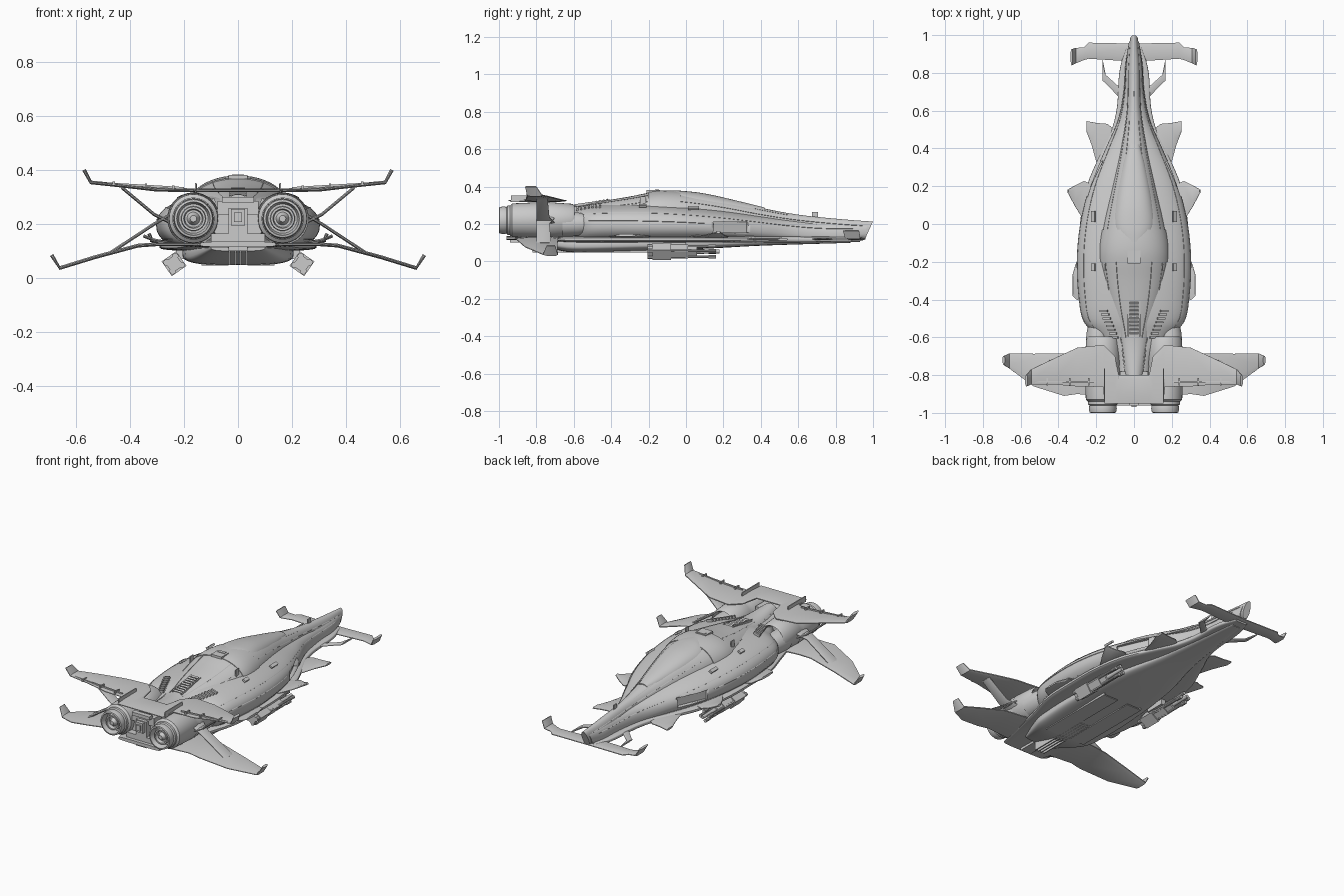
import bpy, bmesh, math
from mathutils import Vector, Matrix

def finish(name, bm, mirror=False, angle=30):
    bmesh.ops.recalc_face_normals(bm, faces=bm.faces[:])
    me = bpy.data.meshes.new(name)
    bm.to_mesh(me)
    bm.free()
    ob = bpy.data.objects.new(name, me)
    bpy.context.collection.objects.link(ob)
    bpy.ops.object.select_all(action='DESELECT')
    ob.select_set(True)
    bpy.context.view_layer.objects.active = ob
    bpy.ops.object.shade_smooth_by_angle(angle=math.radians(angle))
    if mirror:
        ob.modifiers.new("mirror", 'MIRROR')
    return ob

def skin(bm, rings, cap=True):
    vs = [[bm.verts.new(p) for p in r] for r in rings]
    n = len(vs[0])
    for a, b in zip(vs, vs[1:]):
        for i in range(n):
            bm.faces.new((a[i], a[(i + 1) % n], b[(i + 1) % n], b[i]))
    if cap:
        bm.faces.new(vs[0])
        bm.faces.new(vs[-1])

# rows: (y, half width, bottom z, widest z, top z), nose to tail, smoothly interpolated
def sample(rows, y):
    i = max(k for k in range(len(rows) - 1) if k == 0 or rows[k][0] >= y)
    slope = lambda k, c: ((rows[min(k + 1, len(rows) - 1)][c] - rows[max(k - 1, 0)][c]) /
                          (rows[min(k + 1, len(rows) - 1)][0] - rows[max(k - 1, 0)][0]))
    a, b = rows[i], rows[i + 1]
    d = b[0] - a[0]
    t = (y - a[0]) / d
    return [(2*t**3 - 3*t*t + 1) * a[c] + (t**3 - 2*t*t + t) * d * slope(i, c)
            + (3*t*t - 2*t**3) * b[c] + (t**3 - t*t) * d * slope(i + 1, c) for c in range(1, 5)]

def surf(rows, y, ang, p, off=0):
    w, zb, zm, zt = sample(rows, y)
    c, s = math.cos(ang), math.sin(ang)
    x = (w + off) * math.copysign(abs(c) ** (2 / p), c)
    z = zm + ((zt - zm if s > 0 else zm - zb) + off) * math.copysign(abs(s) ** (2 / p), s)
    rake = max(0, (y - .85) / .15) * (.215 - z) * .45
    return Vector((x, y - rake, z))

def loft(name, rows, p=2.2, y0=None, y1=None, off=0, rings=56, n=48):
    y0 = rows[0][0] if y0 is None else y0
    y1 = rows[-1][0] if y1 is None else y1
    bm = bmesh.new()
    skin(bm, [[surf(rows, y0 + (y1 - y0) * j / rings, math.tau * i / n, p, off) for i in range(n)]
              for j in range(rings + 1)])
    return finish(name, bm, angle=35)

# stations: (x, z, leading y, trailing y); sections follow the bend of the wing
def wing(name, st, th=.012):
    bm = bmesh.new()
    rings = []
    for i, (x, z, le, te) in enumerate(st):
        a, b = st[max(i - 1, 0)], st[min(i + 1, len(st) - 1)]
        nrm = Vector((a[1] - b[1], 0, b[0] - a[0])).normalized() * th / 2
        c = Vector((x, 0, z))
        at = lambda f, k: c + Vector((0, le + (te - le) * f, 0)) + nrm * k
        rings.append([at(0, .4), at(.15, 1), at(.75, 1), at(1, .3),
                      at(1, -.3), at(.75, -1), at(.15, -1), at(0, -.4)])
    skin(bm, rings)
    return finish(name, bm, True, 25)

def box(bm, loc, size, rot=None):
    m = Matrix.Translation(loc) @ (rot or Matrix()) @ Matrix.Diagonal((*size, 1))
    return bmesh.ops.create_cube(bm, size=1, matrix=m)

# profile: (y, radius) revolved about a line parallel to y
def lathe(bm, x, z, prof, n=32):
    skin(bm, [[(x + r * math.cos(math.tau * i / n), y, z + r * math.sin(math.tau * i / n))
               for i in range(n)] for y, r in prof])

# main hull with side intakes cut out
HULL = [(.98, .028, .12, .15, .2), (.85, .045, .108, .14, .205), (.7, .055, .1, .14, .21),
        (.55, .085, .1, .15, .225), (.4, .15, .095, .165, .245), (.2, .235, .09, .18, .275),
        (0, .285, .085, .19, .298), (-.2, .303, .08, .195, .312), (-.4, .292, .08, .2, .308),
        (-.52, .265, .08, .2, .297), (-.6, .19, .085, .2, .28), (-.7, .11, .1, .2, .28),
        (-.9, .09, .11, .2, .3)]
hull = loft("hull", HULL, 2.3, rings=80)
bm = bmesh.new()
for s in (1, -1):
    box(bm, (s * .235, .25, .182), (.09, .2, .055), Matrix.Rotation(s * .42, 4, 'Z'))
cutter = finish("intake_cutter", bm)
cutter.hide_render = True
mod = hull.modifiers.new("intakes", 'BOOLEAN')
mod.object, mod.operation, mod.solver = cutter, 'DIFFERENCE', 'EXACT'
bpy.context.view_layer.objects.active = hull
bpy.ops.object.modifier_apply(modifier="intakes")
bpy.data.objects.remove(cutter)

# spine that carries the nose boom, canopy and tail fairing
SPINE = [(1, .022, .12, .155, .213), (.85, .034, .12, .16, .224), (.6, .042, .13, .18, .25),
         (.4, .075, .15, .2, .287), (.2, .12, .17, .22, .337), (0, .165, .2, .245, .368),
         (-.15, .185, .22, .255, .374), (-.3, .17, .22, .25, .347), (-.45, .135, .2, .24, .322),
         (-.6, .085, .2, .24, .298), (-.82, .05, .2, .25, .31)]
loft("spine", SPINE, 2.1)
loft("canopy_glass", [(.42, .03, .26, .27, .288), (.3, .065, .25, .27, .318), (.1, .105, .26, .29, .363),
                      (-.03, .115, .27, .3, .378), (-.1, .07, .29, .32, .379)], 2.3, rings=24)
loft("canopy_collar", SPINE, 2.1, -.03, -.2, .004, 10)

# rim plate along the waterline and the belly keel under it
loft("waterline_rim", [(.97, .04, .104, .115, .128), (.8, .078, .103, .118, .132), (.62, .09, .1, .118, .133),
     (.5, .118, .1, .118, .135), (.4, .165, .1, .118, .135), (.2, .25, .1, .118, .135),
     (0, .286, .1, .118, .135), (-.2, .29, .1, .118, .135), (-.42, .28, .1, .118, .135),
     (-.6, .23, .1, .118, .135), (-.75, .19, .11, .122, .135), (-.96, .14, .115, .124, .135)], 4)
loft("belly", [(.9, .03, .1, .115, .13), (.4, .1, .084, .11, .13), (.1, .17, .068, .1, .13),
     (-.3, .205, .054, .095, .13), (-.58, .195, .048, .09, .13), (-.66, .17, .055, .095, .13),
     (-.82, .1, .1, .115, .13)], 3.5)

# twin engines with open intakes and stepped nozzles
bm = bmesh.new()
lathe(bm, .165, .22, [(-.63, .001), (-.66, .03), (-.69, .035), (-.69, .066), (-.61, .072), (-.595, .08),
      (-.61, .088), (-.74, .097), (-.755, .093), (-.77, .097), (-.93, .09), (-.94, .078), (-.955, .078),
      (-.96, .071), (-.975, .074), (-.998, .07), (-1, .062), (-.96, .054), (-.96, .046), (-.985, .044),
      (-.985, .036), (-.965, .032), (-.965, .024), (-.99, .012), (-.99, .001)])
finish("engine", bm, True)
bm = bmesh.new()
lathe(bm, .19, .2, [(-.42, .02), (-.5, .045), (-.58, .062), (-.66, .066)])
finish("engine_fairing", bm, True)

# wings, fins and struts
wing("upper_wing", [(0, .325, -.8, -.95), (.08, .325, -.8, -.95), (.1, .325, -.7, -.95), (.155, .325, -.645, -.95),
     (.165, .325, -.64, -.86), (.3, .327, -.655, -.86), (.42, .341, -.71, -.85), (.545, .354, -.77, -.85),
     (.57, .4, -.8, -.86)], .014)
wing("lower_wing", [(.08, .125, -.66, -.92), (.3, .125, -.68, -.9), (.37, .12, -.685, -.91), (.53, .077, -.687, -.86),
     (.66, .037, -.685, -.765), (.69, .085, -.7, -.745)], .014)
wing("upper_strut", [(.25, .205, -.7, -.8), (.31, .235, -.73, -.8), (.43, .335, -.74, -.8)])
wing("lower_strut", [(.25, .235, -.7, -.8), (.31, .2, -.73, -.8), (.47, .095, -.72, -.8)])
wing("nose_canard", [(0, .118, .955, .86), (.24, .12, .96, .875), (.265, .121, .935, .868),
     (.31, .125, .932, .85), (.33, .165, .925, .84)], .012)
wing("canard_strut", [(.05, .12, .7, .64), (.15, .12, .79, .745), (.168, .12, .88, .76)], .01)
wing("forward_fin", [(.06, .122, .46, .3), (.14, .122, .53, .3), (.2, .12, .535, .33), (.225, .119, .54, .42),
     (.252, .118, .545, .49)])
wing("middle_fin", [(.2, .128, .2, -.02), (.265, .132, .228, .02), (.31, .14, .205, .09), (.35, .156, .182, .165)])
wing("rear_fin", [(.25, .13, -.18, -.42), (.305, .135, -.2, -.4), (.325, .14, -.27, -.38)])

# wing fences, flap actuators and small top antennas
bm = bmesh.new()
box(bm, (.157, -.85, .335), (.006, .17, .035))
box(bm, (.37, -.835, .343), (.34, .007, .008), Matrix.Rotation(-.06, 4, 'Y'))
for x in (.24, .34, .46):
    box(bm, (x, -.835, .34 + (x - .3) * .06), (.008, .04, .014))
box(bm, (.155, -.23, .32), (.006, .03, .055))
box(bm, (.215, .04, .285), (.02, .06, .012), Matrix.Rotation(.6, 4, 'Y'))
box(bm, (.215, -.23, .298), (.02, .04, .012), Matrix.Rotation(.5, 4, 'Y'))
finish("wing_hardware", bm, True)
bm = bmesh.new()
box(bm, (0, .69, .25), (.006, .03, .03))
box(bm, (0, -.175, .374), (.07, .07, .014))
box(bm, (0, -.155, .38), (.045, .02, .008))
finish("top_hardware", bm)

# tail block between the engines
bm = bmesh.new()
for y, z, w, d, h in ((-.86, .18, .07, .16, .16), (-.945, .225, .05, .03, .06), (-.955, .225, .028, .03, .034),
                      (-.85, .26, .15, .14, .05), (-.9, .15, .2, .08, .03), (-.93, .29, .12, .03, .02)):
    box(bm, (0, y, z), (w, d, h))
for x in (-.03, -.01, .01, .03):
    box(bm, (x, -.62, .075), (.006, .4, .055))
finish("tail_block", bm)
bm = bmesh.new()
box(bm, (.085, -.35, .05), (.1, .5, .006))
box(bm, (.13, -.35, .058), (.006, .5, .02))
finish("belly_skid", bm, True)

# slatted vents: one on the spine, one angled on each shoulder
bm = bmesh.new()
for i in range(9):
    y = -.42 - i * .02
    box(bm, (0, y, sample(SPINE, y)[3] + .001), (.05, .011, .012), Matrix.Rotation(.5, 4, 'X'))
for s in (-1, 1):
    box(bm, (s * .03, -.5, .31), (.007, .19, .018), Matrix.Rotation(.14, 4, 'X'))
finish("spine_vent", bm)
bm = bmesh.new()
for i in range(8):
    y = -.46 - i * .02
    box(bm, (.16 - i * .008, y, .298 - i * .0025), (.04, .01, .016), Matrix.Rotation(.35, 4, 'Y'))
finish("shoulder_vent", bm, True)

# underslung guns: tilted housing, pylon and a cluster of barrels
bm = bmesh.new()
tilt = Matrix.Rotation(math.radians(35), 4, 'Y')
for y, w, d in ((-.13, .066, .1), (-.04, .054, .1), (.03, .044, .06), (-.19, .05, .03)):
    box(bm, (.237, y, .053), (w, d, w), tilt)
for dx, dz in ((-.02, -.02), (.02, -.02), (-.02, .02), (.02, .02)):
    o = tilt @ Vector((dx, 0, dz))
    lathe(bm, .237 + o.x, .053 + o.z, [(-.205, .012), (-.08, .012), (-.08, .008), (.12, .007),
                                       (.12, .01), (.16, .01)], 10)
lathe(bm, .237, .053, [(0, .014), (.1, .012), (.18, .01)], 12)
box(bm, (.215, -.06, .095), (.03, .12, .05))
finish("gun_pod", bm, True)

# raised seams that follow the hull and spine surfaces
def seam(name, rows, p, y0, y1, deg, r=.0025, n=30):
    bm = bmesh.new()
    rings = []
    for j in range(n + 1):
        c = surf(rows, y0 + (y1 - y0) * j / n, math.radians(deg), p)
        rings.append([c + Vector((r * a, 0, r * b)) for a, b in ((1, 0), (0, 1), (-1, 0), (0, -1))])
    skin(bm, rings)
    finish(name, bm, True)

seam("shoulder_seam", HULL, 2.3, .9, -.55, 30)
seam("side_seam", HULL, 2.3, .1, -.52, 8)
seam("lower_seam", HULL, 2.3, .6, -.52, -25)
seam("spine_seam", SPINE, 2.1, .95, -.75, 35)
seam("canopy_seam", SPINE, 2.1, .55, -.6, 60)
